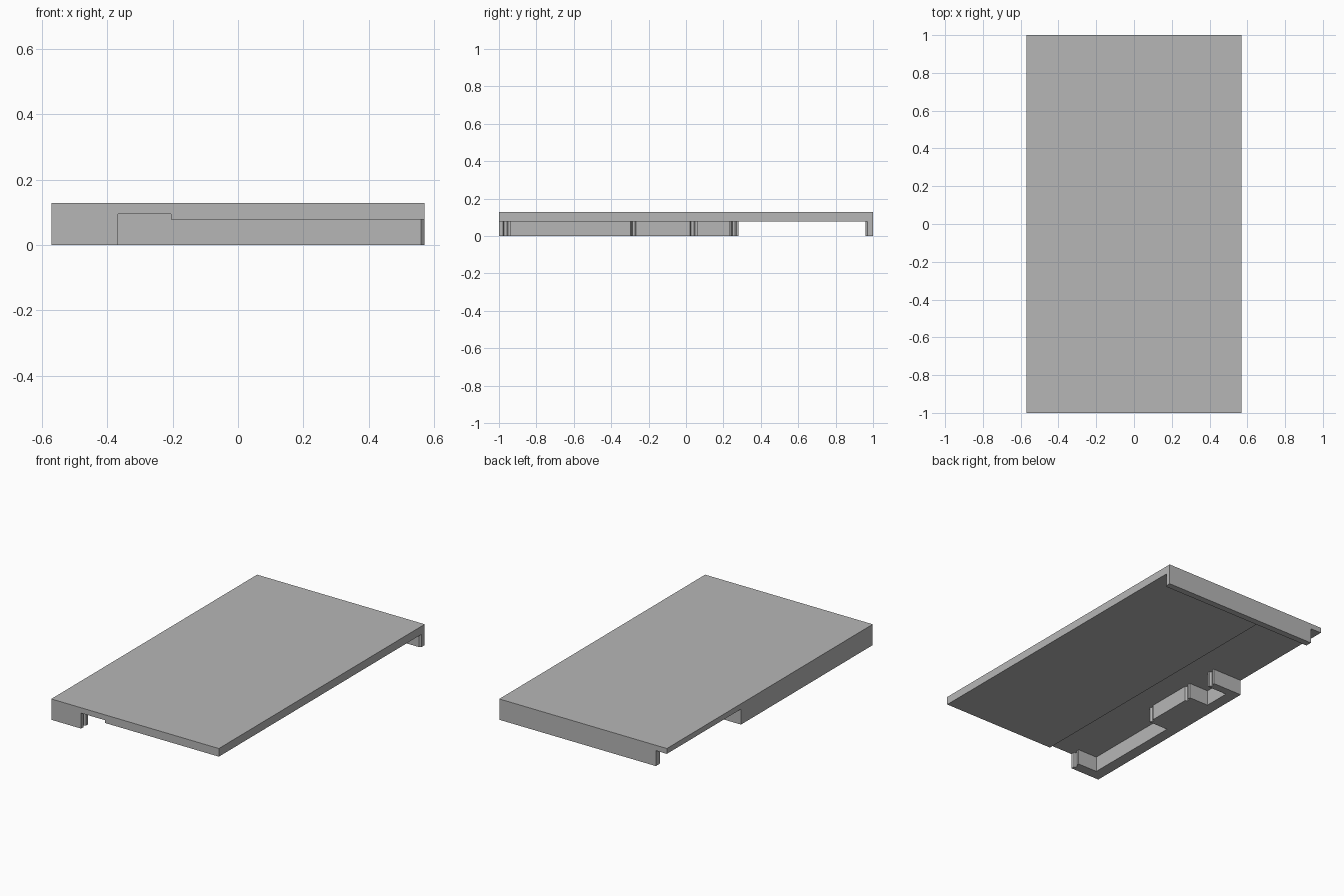
import bpy, bmesh
from mathutils import Vector

cube = bpy.data.objects.get("Cube")
if cube:
    bpy.data.objects.remove(cube, do_unlink=True)

grey = bpy.data.materials.new("plain_grey")
grey.use_nodes = True
colour = (0.47, 0.47, 0.47, 1)
grey.diffuse_color = colour
grey.node_tree.nodes["Principled BSDF"].inputs["Base Color"].default_value = colour


def prism(name, outline, start, direction):
    """Extrude a flat outline of 3D points along a direction."""
    bm = bmesh.new()
    face = bm.faces.new([bm.verts.new(Vector(p) + Vector(start)) for p in outline])
    result = bmesh.ops.extrude_face_region(bm, geom=[face])
    moved = [g for g in result["geom"] if isinstance(g, bmesh.types.BMVert)]
    bmesh.ops.translate(bm, verts=moved, vec=direction)
    bmesh.ops.recalc_face_normals(bm, faces=bm.faces)
    mesh = bpy.data.meshes.new(name)
    bm.to_mesh(mesh)
    bm.free()
    mesh.materials.append(grey)
    obj = bpy.data.objects.new(name, mesh)
    bpy.context.collection.objects.link(obj)
    return obj


def plan_prism(name, outline, low, high):
    return prism(name, [(x, y, 0) for x, y in outline], (0, 0, low), (0, 0, high - low))


SIDE, TOP = 0.57, 0.128
DECK, THIN = 0.078, 0.095      # underside heights
STEP, OPEN, INNER = -0.205, -0.367, -0.50

# Deck: long slab, thinner along its right edge
profile = [(-SIDE, TOP), (SIDE, TOP), (SIDE, DECK), (STEP, DECK), (STEP, THIN), (-SIDE, THIN)]
prism("deck", [(x, 0, z) for x, z in profile], (0, -1, 0), (0, 2, 0))

# Back lip, short of the right edge, with a chamfered left end
plan_prism("back_lip", [(-0.495, 1), (SIDE, 1), (SIDE, 0.97), (0.56, 0.96), (-0.495, 0.96)], 0, DECK)
plan_prism("back_lip_riser", [(-0.495, 1), (STEP, 1), (STEP, 0.96), (-0.495, 0.96)], DECK, THIN)


# Side bracket: comb-shaped plan with two open pockets and notched posts
def notch(y):
    return [(OPEN, y - 0.014), (OPEN - 0.012, y - 0.007), (OPEN - 0.012, y + 0.007), (OPEN, y + 0.014)]


outline = [(-SIDE, -1)]
for low, high, notches in [(-1, -0.935, [-0.965]), (-0.30, 0.065, [-0.28, 0.035]), (0.23, 0.28, [0.255])]:
    if low > -1:
        outline.append((INNER, low))
    outline.append((OPEN, low))
    for y in notches:
        outline += notch(y)
    outline.append((OPEN, high))
    if high < 0.28:
        outline.append((INNER, high))
outline.append((-SIDE, 0.28))
plan_prism("side_bracket", outline, 0, THIN)
